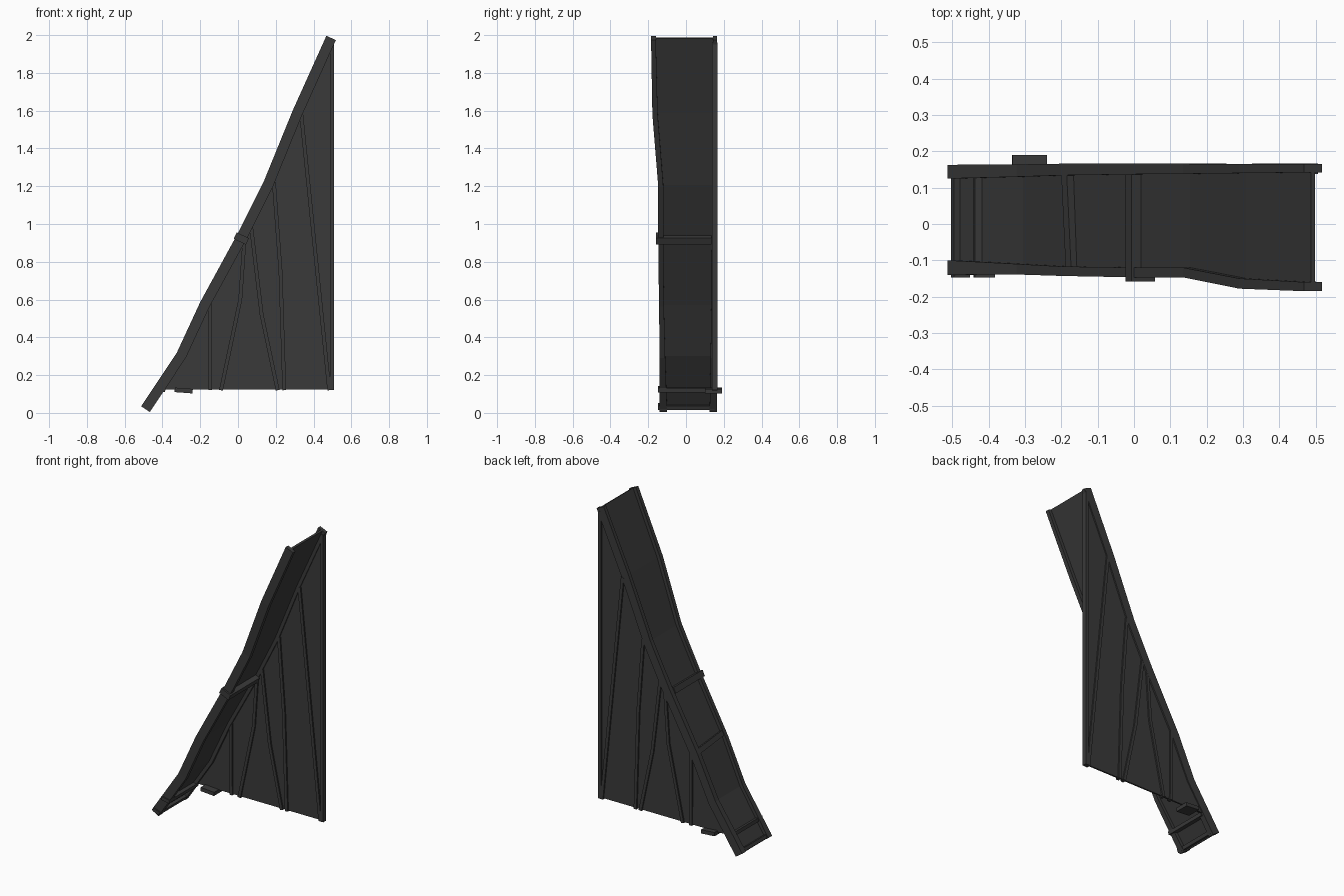
import bpy, bmesh
from mathutils import Vector

if "Cube" in bpy.data.objects:
    bpy.data.objects.remove(bpy.data.objects["Cube"])

mat = bpy.data.materials.new("dark_grey")
mat.diffuse_color = (0.042, 0.042, 0.042, 1)
mat.use_nodes = True
mat.node_tree.nodes["Principled BSDF"].inputs["Base Color"].default_value = mat.diffuse_color


def make(name, verts, faces):
    me = bpy.data.meshes.new(name)
    me.from_pydata(verts, [], faces)
    bm = bmesh.new()
    bm.from_mesh(me)
    bmesh.ops.recalc_face_normals(bm, faces=bm.faces)
    bm.to_mesh(me)
    bm.free()
    me.materials.append(mat)
    ob = bpy.data.objects.new(name, me)
    bpy.context.collection.objects.link(ob)
    return ob


def loft(name, path, ys, thick):
    """Rectangular section swept along an (x, z) path; ys gives the y range per point."""
    pts = [Vector(p) for p in path]
    verts, faces = [], []
    for i, (p, (y0, y1)) in enumerate(zip(pts, ys)):
        d = (pts[min(i + 1, len(pts) - 1)] - pts[max(i - 1, 0)]).normalized()
        n = Vector((-d.y, d.x)) * thick / 2
        a, b = p + n, p - n
        verts += [(a.x, y0, a.y), (a.x, y1, a.y), (b.x, y1, b.y), (b.x, y0, b.y)]
    for i in range(len(pts) - 1):
        for j in range(4):
            k = (j + 1) % 4
            faces.append((4 * i + j, 4 * i + k, 4 * i + 4 + k, 4 * i + 4 + j))
    e = 4 * (len(pts) - 1)
    faces += [(0, 1, 2, 3), (e, e + 1, e + 2, e + 3)]
    return make(name, verts, faces)


# slope profile in x, z
slope = [(-0.49, 0.02), (-0.30, 0.305), (-0.175, 0.575), (0.03, 0.95),
         (0.16, 1.21), (0.315, 1.59), (0.493, 1.985)]
back_y = [(0.125, 0.163), (0.13, 0.164), (0.134, 0.166), (0.137, 0.167),
          (0.138, 0.166), (0.14, 0.165), (0.142, 0.165)]
front_y = [(-0.14, -0.10), (-0.139, -0.11), (-0.143, -0.117), (-0.147, -0.12),
           (-0.147, -0.12), (-0.178, -0.15), (-0.185, -0.16)]

# two edge rails and the chute floor between them
loft("back_rail", slope, back_y, 0.055)
loft("front_rail", slope, front_y, 0.055)
floor_y = [(f[1] - 0.01, b[0] + 0.01) for f, b in zip(front_y, back_y)]
loft("chute_floor", slope, floor_y, 0.012)

# single upright wall hanging from the back rail
outline = [(-0.405, 0.125)] + slope[1:] + [(0.497, 0.125)]
n = len(outline)
wall_verts = [(x, y, z) for y in (0.147, 0.157) for x, z in outline]
wall_faces = [tuple(range(n)), tuple(range(n, 2 * n))]
wall_faces += [(i, (i + 1) % n, n + (i + 1) % n, n + i) for i in range(n)]
make("side_wall", wall_verts, wall_faces)

# wall struts
struts = [[(-0.147, 0.12), (-0.15, 0.58)],
          [(-0.09, 0.12), (0.012, 0.6), (0.035, 0.93)],
          [(0.21, 0.12), (0.125, 0.52), (0.07, 0.98)],
          [(0.245, 0.12), (0.225, 0.75), (0.19, 1.22)],
          [(0.483, 0.12), (0.335, 1.58)],
          [(0.497, 0.12), (0.497, 1.96)]]
for i, path in enumerate(struts):
    loft(f"wall_strut_{i + 1}", path, [(0.138, 0.166)] * len(path), 0.02)

# cross bars through the chute
loft("middle_cross_bar", [(-0.015, 0.938), (0.05, 0.908)], [(-0.158, 0.136)] * 2, 0.038)
loft("lower_cross_bar", [(-0.44, 0.131), (-0.385, 0.12)], [(-0.147, 0.15)] * 2, 0.022)
loft("end_cross_bar", [(-0.50, 0.043), (-0.455, 0.025)], [(-0.147, 0.15)] * 2, 0.022)

# skewed slat on the upper chute surface
slat = loft("upper_slat", [(-0.187, 0.578), (-0.172, 0.606)], [(-0.12, 0.135)] * 2, 0.03)
for v in slat.data.vertices:
    if v.co.y < 0:
        v.co.x += 0.012
        v.co.z += 0.015

# foot block under the wall
loft("foot_block", [(-0.335, 0.122), (-0.24, 0.115)], [(0.10, 0.19)] * 2, 0.024)
